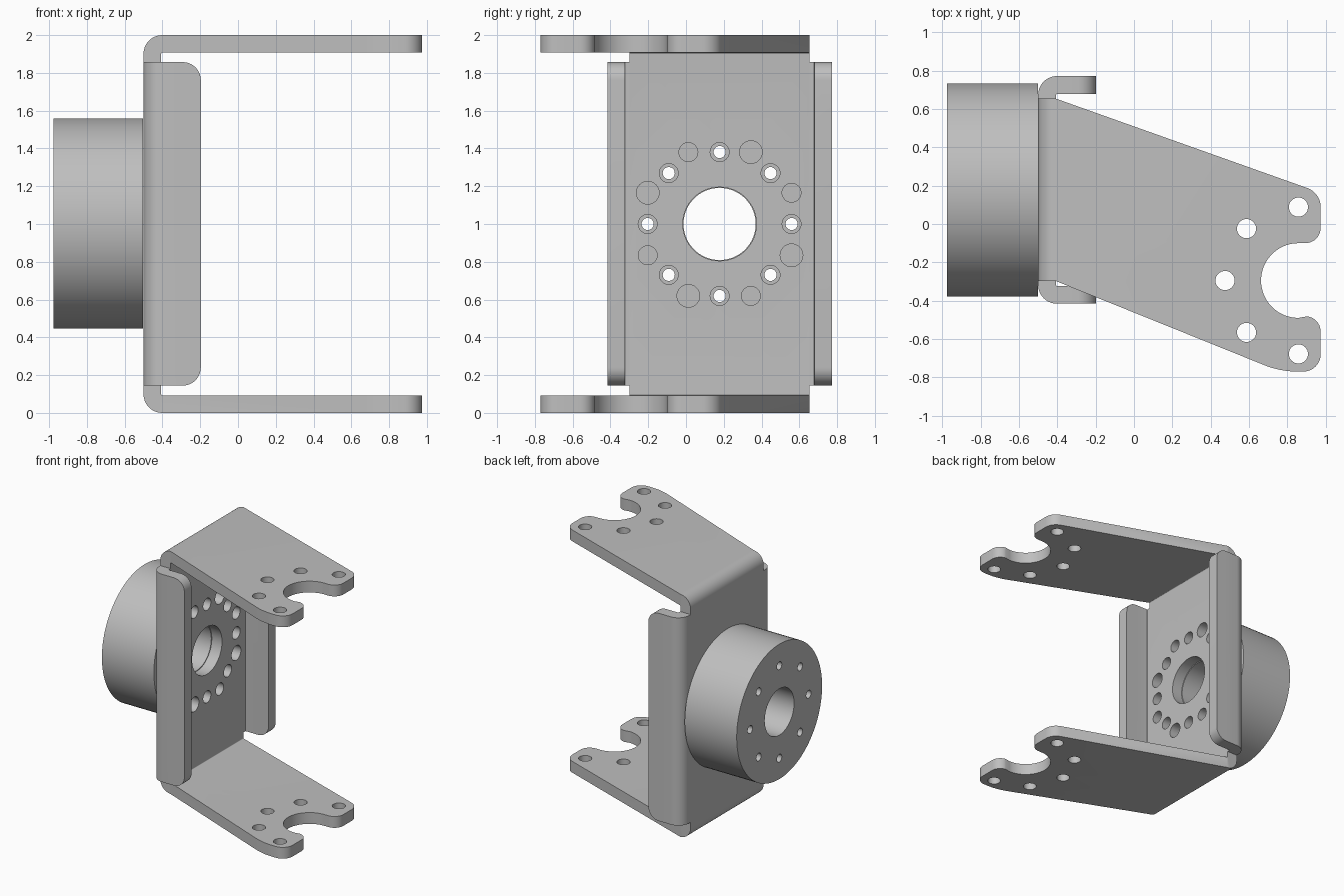
import bpy, bmesh
from math import cos, sin, tan, radians, pi
from mathutils import Vector

if "Cube" in bpy.data.objects:
    bpy.data.objects.remove(bpy.data.objects["Cube"])

steel = bpy.data.materials.new("plain grey metal")
steel.use_nodes = True
GREY = (0.52, 0.52, 0.52, 1)
steel.diffuse_color = GREY
steel.node_tree.nodes["Principled BSDF"].inputs["Base Color"].default_value = GREY

T = 0.093                  # sheet thickness
BACK = -0.5                # outer face of the web
CY, CZ = 0.178, 1.0        # axis of the drum
HEIGHT = 2.0
WEB_LO, WEB_HI = -0.298, 0.654


def fillet(corners, steps=10):
    """Round each (x, y, radius) corner of a closed outline."""
    out = []
    n = len(corners)
    for i, (x, y, r) in enumerate(corners):
        p = Vector((x, y))
        if not r:
            out.append(p)
            continue
        a = (Vector(corners[i - 1][:2]) - p).normalized()
        b = (Vector(corners[(i + 1) % n][:2]) - p).normalized()
        half = a.angle(b) / 2
        start, end = p + a * (r / tan(half)), p + b * (r / tan(half))
        centre = p + (a + b).normalized() * (r / sin(half))
        u, v = start - centre, end - centre
        sweep = u.angle(v)
        for k in range(steps + 1):
            t = k / steps
            out.append(centre + (u * sin((1 - t) * sweep) + v * sin(t * sweep)) / sin(sweep))
    return out


def add_prism(bm, pts, axis, lo, hi):
    """Extrude a flat outline along an axis; outline axes are the other two in order."""
    def place(p, d):
        c = [p[0], p[1]]
        c.insert(axis, d)
        return bm.verts.new(c)
    low = [place(p, lo) for p in pts]
    high = [place(p, hi) for p in pts]
    bm.faces.new(low)
    bm.faces.new(high[::-1])
    for i in range(len(pts)):
        bm.faces.new((low[i - 1], low[i], high[i], high[i - 1]))


def make(name, prisms):
    bm = bmesh.new()
    for p in prisms:
        add_prism(bm, *p)
    bmesh.ops.recalc_face_normals(bm, faces=bm.faces)
    me = bpy.data.meshes.new(name)
    bm.to_mesh(me)
    bm.free()
    me.materials.append(steel)
    ob = bpy.data.objects.new(name, me)
    bpy.context.collection.objects.link(ob)
    return ob


def activate(ob):
    bpy.ops.object.select_all(action='DESELECT')
    ob.select_set(True)
    bpy.context.view_layer.objects.active = ob


def cut(ob, prisms, operation='DIFFERENCE'):
    tool = make("cutter", prisms)
    tool.hide_render = True
    mod = ob.modifiers.new("cut", 'BOOLEAN')
    mod.operation, mod.solver, mod.object = operation, 'EXACT', tool
    activate(ob)
    bpy.ops.object.modifier_apply(modifier=mod.name)
    bpy.data.objects.remove(tool)


def circle(a, b, r, n=32):
    return [(a + r * cos(2 * pi * k / n), b + r * sin(2 * pi * k / n)) for k in range(n)]


def ring(radius, angle):
    return CY + radius * cos(radians(angle)), CZ + radius * sin(radians(angle))


# Bracket: C-shaped bent sheet, trimmed to the forked arm outline
bend = T + 0.005
c_profile = fillet([(1.1, 0, 0), (1.1, T, 0), (BACK + T, T, 0.006),
                    (BACK + T, HEIGHT - T, 0.006), (1.1, HEIGHT - T, 0),
                    (1.1, HEIGHT, 0), (BACK, HEIGHT, bend), (BACK, 0, bend)])
bracket = make("bracket", [(c_profile, 1, -1, 1)])

FX, FY, TIP = 0.858, -0.295, 0.974     # fork centre and arm tip
outline = fillet([(-0.7, WEB_LO, 0), (BACK + T, WEB_LO, 0), (0.763, -0.77, 0.46),
                  (TIP, -0.77, 0.09), (TIP, FY - 0.195, 0.08)])
outline += [Vector((FX + 0.195 * cos(radians(a)), FY + 0.195 * sin(radians(a))))
            for a in range(270, 89, -6)]
outline += fillet([(FX, FY + 0.195, 0), (TIP, FY + 0.195, 0.08), (TIP, 0.163, 0.105),
                   (BACK + T, WEB_HI, 0), (-0.7, WEB_HI, 0)])[1:]
cut(bracket, [(outline, 2, -1, 3)], 'INTERSECT')

# Arm holes sit on an arc around the fork
cut(bracket, [(circle(FX + 0.383 * cos(radians(a)), FY + 0.383 * sin(radians(a)), 0.05),
               2, -1, 3) for a in (90, 135, 180, 225, 270)])

# Web holes: bore, bolt circle and the wider mixed-size circle
web_holes = [(circle(CY, CZ, 0.195, 64), 0, -0.7, -0.2)]
for k in range(8):
    web_holes.append((circle(*ring(0.381, 45 * k), 0.05), 0, -0.7, -0.2))
for k in range(4):
    for angle, size in ((66.5, 0.06), (23.5, 0.05)):
        # each quarter turn swaps the side on which the larger hole lies
        web_holes.append((circle(*ring(0.415, angle + 90 * k), size), 0, -0.7, -0.2))
cut(bracket, web_holes)

# Side flanges: L-shaped bends on both edges of the web
parts = [bracket]
for name, side, edge in (("front_flange", -1, WEB_LO), ("back_flange", 1, WEB_HI)):
    outer = CY + side * 0.594
    inner = outer - side * T
    profile = fillet([(BACK, edge, 0), (BACK, outer, bend), (-0.197, outer, 0),
                      (-0.197, inner, 0), (BACK + T, inner, 0.006), (BACK + T, edge, 0)])
    flange = make(name, [(profile, 2, 0, 2)])
    side_shape = fillet([(-0.7, 0.145, 0), (-0.197, 0.145, 0.095),
                         (-0.197, 1.857, 0.095), (-0.7, 1.857, 0)])
    cut(flange, [(side_shape, 1, -1, 1)], 'INTERSECT')
    parts.append(flange)

# Drum: thick cylinder with a bore and eight bolt holes
drum = make("drum", [(circle(CY, CZ + 0.003, 0.556, 96), 0, -0.976, BACK - 0.002)])
cut(drum, [(circle(CY, CZ, 0.191, 64), 0, -1.2, 0)]
    + [(circle(*ring(0.381, 45 * k), 0.032), 0, -1.2, 0) for k in range(8)])
parts.append(drum)

for ob in parts:
    activate(ob)
    bpy.ops.object.shade_smooth_by_angle(angle=radians(30))
